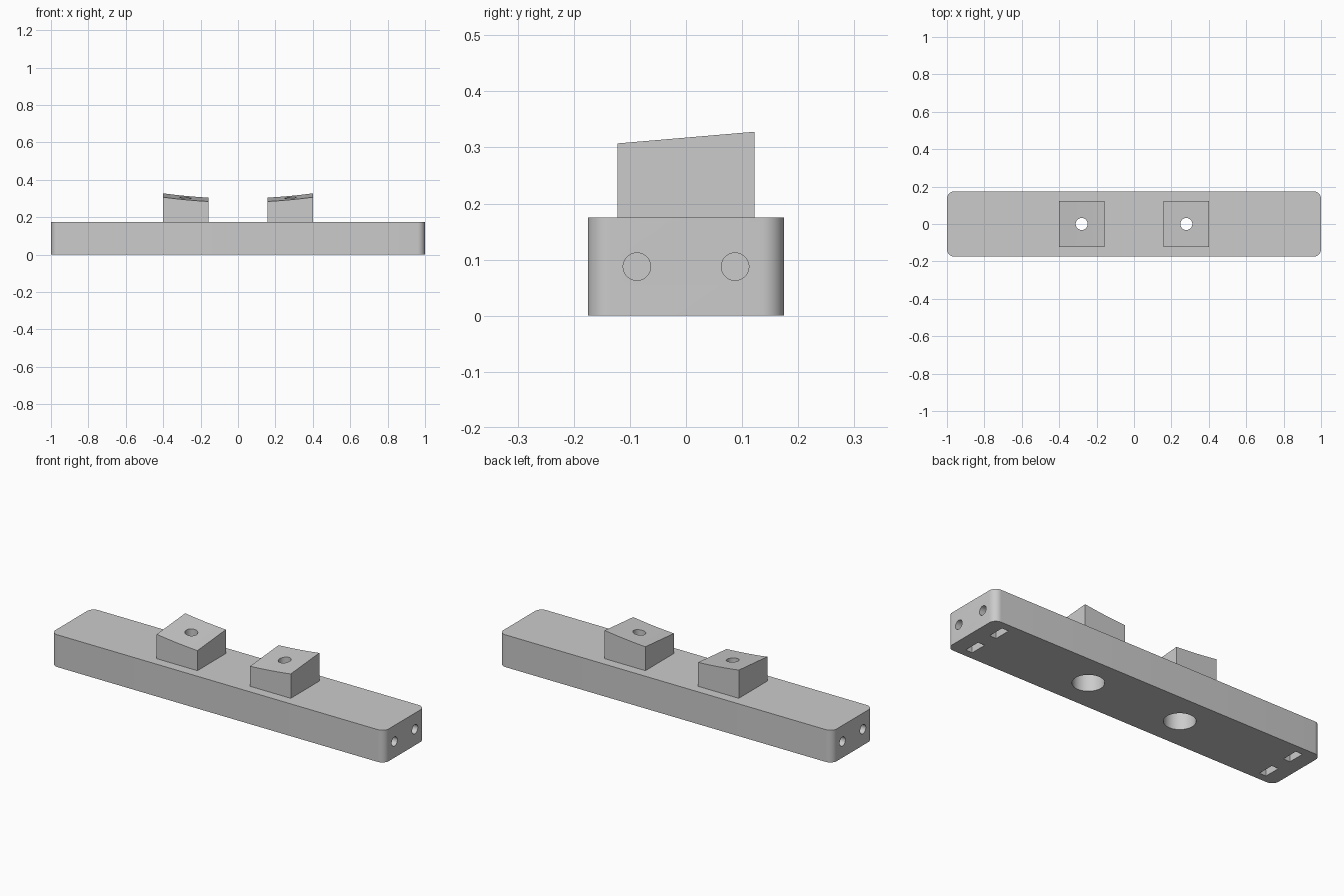
import bpy, bmesh, math
from mathutils import Matrix

cube = bpy.data.objects.get("Cube")
if cube:
    bpy.data.objects.remove(cube, do_unlink=True)

# One plain grey for everything
grey = bpy.data.materials.new("plain grey")
grey.use_nodes = True
GREY = (0.6, 0.6, 0.6, 1)
grey.diffuse_color = GREY
grey.node_tree.nodes["Principled BSDF"].inputs["Base Color"].default_value = GREY

BASE_H = 0.175
HOLE_Y = 0.0875
PAD_X, PAD_HALF = 0.28, 0.122


def add_object(name, bm):
    bmesh.ops.recalc_face_normals(bm, faces=bm.faces)
    mesh = bpy.data.meshes.new(name)
    bm.to_mesh(mesh)
    bm.free()
    mesh.materials.append(grey)
    obj = bpy.data.objects.new(name, mesh)
    bpy.context.collection.objects.link(obj)
    return obj


def box(name, centre, size):
    bm = bmesh.new()
    bmesh.ops.create_cube(bm, size=1, matrix=Matrix.Translation(centre) @ Matrix.Diagonal((*size, 1)))
    return add_object(name, bm)


def rod(name, centre, radius, length, axis="Z"):
    turn = Matrix.Rotation(math.pi / 2, 4, "Y") if axis == "X" else Matrix()
    bm = bmesh.new()
    bmesh.ops.create_cone(bm, cap_ends=True, segments=48, radius1=radius, radius2=radius,
                          depth=length, matrix=Matrix.Translation(centre) @ turn)
    return add_object(name, bm)


def cut(obj, cutters):
    for cutter in cutters:
        cutter.hide_render = True
        mod = obj.modifiers.new("cut", "BOOLEAN")
        mod.operation = "DIFFERENCE"
        mod.solver = "EXACT"
        mod.object = cutter
    bpy.context.view_layer.objects.active = obj
    for mod in list(obj.modifiers):
        bpy.ops.object.modifier_apply(modifier=mod.name)
    for cutter in cutters:
        bpy.data.objects.remove(cutter, do_unlink=True)


def smooth(obj):
    bpy.ops.object.select_all(action="DESELECT")
    obj.select_set(True)
    bpy.context.view_layer.objects.active = obj
    bpy.ops.object.shade_smooth_by_angle(angle=math.radians(30))


# Base bar with rounded upright corners
bm = bmesh.new()
bmesh.ops.create_cube(bm, size=1, matrix=Matrix.Translation((0, 0, BASE_H / 2))
                      @ Matrix.Diagonal((2, 0.35, BASE_H, 1)))
uprights = [e for e in bm.edges if abs(e.verts[0].co.z - e.verts[1].co.z) > 0.1]
bmesh.ops.bevel(bm, geom=uprights, offset=0.04, segments=10, profile=0.5, affect="EDGES")
base = add_object("base_bar", bm)

# Holes: wide bores below the pads, blind end holes and nut slots
cutters = []
for side in (-1, 1):
    cutters.append(rod("bore_cutter", (side * PAD_X, 0, 0.05), 0.077, 0.2))
    cutters.append(rod("bolt_cutter", (side * PAD_X, 0, 0.2), 0.032, 0.3))
    for y in (-HOLE_Y, HOLE_Y):
        cutters.append(rod("end_hole_cutter", (side * 0.95, y, BASE_H / 2), 0.0245, 0.3, "X"))
        cutters.append(box("slot_cutter", (side * 0.9, y, 0.04), (0.04, 0.09, 0.18)))
cut(base, cutters)
smooth(base)

# Pads with a shallow dished top that rises towards the back
STEPS = 12
for side, label in ((-1, "right"), (1, "left")):
    bm = bmesh.new()
    rings = []
    for y in (-PAD_HALF, PAD_HALF):
        xs = [side * (PAD_X - PAD_HALF + 2 * PAD_HALF * i / STEPS) for i in range(STEPS + 1)]
        ring = [bm.verts.new((x, y, 0.29 + 0.085 * y + 0.17 * x * x)) for x in xs]
        ring += [bm.verts.new((x, y, BASE_H - 0.005)) for x in (xs[-1], xs[0])]
        bm.faces.new(ring)
        rings.append(ring)
    front, back = rings
    for i in range(len(front)):
        j = (i + 1) % len(front)
        bm.faces.new((front[i], front[j], back[j], back[i]))
    pad = add_object(label + "_pad", bm)
    cut(pad, [rod("pad_hole_cutter", (side * PAD_X, 0, 0.25), 0.032, 0.4)])
    smooth(pad)
